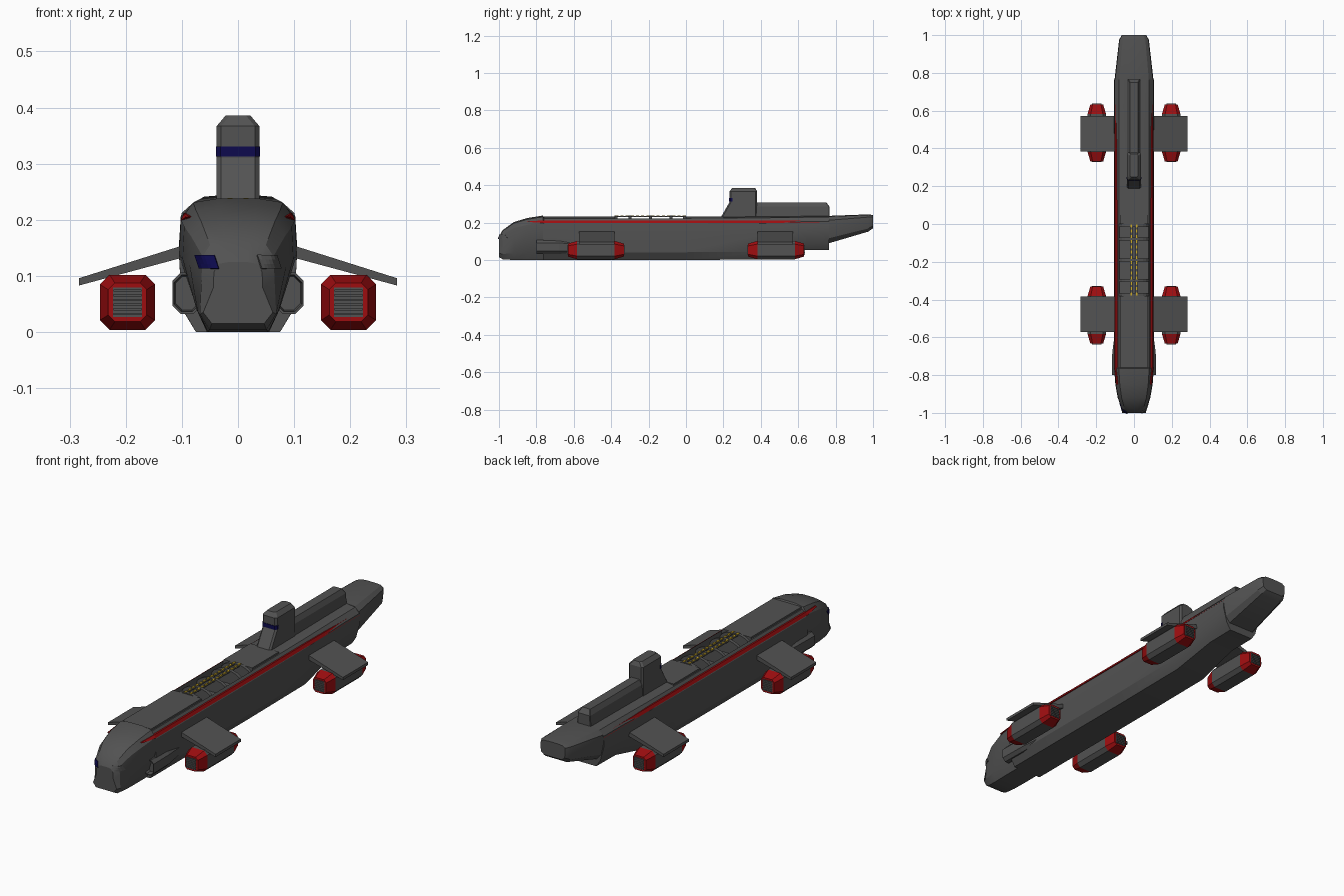
import bpy, bmesh, math
from mathutils import Vector
from mathutils.bvhtree import BVHTree

if "Cube" in bpy.data.objects:
    bpy.data.objects.remove(bpy.data.objects["Cube"])


def mat(name, rgb):
    m = bpy.data.materials.new(name)
    m.diffuse_color = (*rgb, 1)
    m.use_nodes = True
    m.node_tree.nodes["Principled BSDF"].inputs["Base Color"].default_value = m.diffuse_color
    return m


GREY = mat("hull_grey", (0.085, 0.085, 0.085))
RED = mat("trim_red", (0.34, 0.004, 0.005))
BLUE = mat("window_blue", (0.004, 0.003, 0.075))
YELLOW = mat("light_yellow", (0.6, 0.4, 0.02))


def finish(bm, name, mats, rule=None, smooth=False):
    bmesh.ops.recalc_face_normals(bm, faces=bm.faces)
    if rule:
        for f in bm.faces:
            f.material_index = rule(f.calc_center_median())
    me = bpy.data.meshes.new(name)
    bm.to_mesh(me)
    bm.free()
    for m in mats:
        me.materials.append(m)
    ob = bpy.data.objects.new(name, me)
    bpy.context.collection.objects.link(ob)
    if smooth:
        bpy.ops.object.select_all(action='DESELECT')
        ob.select_set(True)
        bpy.context.view_layer.objects.active = ob
        bpy.ops.object.shade_smooth_by_angle(angle=math.radians(25))
    return ob


def loft_bm(rings):
    bm = bmesh.new()
    rows = [[bm.verts.new(p) for p in r] for r in rings]
    n = len(rows[0])
    for a, b in zip(rows, rows[1:]):
        for i in range(n):
            j = (i + 1) % n
            bm.faces.new((a[i], a[j], b[j], b[i]))
    bm.faces.new(rows[0])
    bm.faces.new(rows[-1])
    return bm


def loft(name, rings, mats, rule=None, smooth=False):
    return finish(loft_bm(rings), name, mats, rule, smooth)


def box(name, c, s, m):
    x, y, z = (v / 2 for v in s)
    ring = [(-x, -y), (x, -y), (x, y), (-x, y)]
    return loft(name, [[(c[0] + a, c[1] + b, c[2] + h) for a, b in ring] for h in (-z, z)], [m])


def octagon(rx, ry, c):
    return [(-rx + c, -ry), (rx - c, -ry), (rx, -ry + c), (rx, ry - c),
            (rx - c, ry), (-rx + c, ry), (-rx, ry - c), (-rx, -ry + c)]


# Hull: one cross-section, scaled along the length, with a sunken bay on top
BASE = [(.075, 0), (.1, .18), (.105, .58), (.102, .84), (.08, .97), (.036, 1)]


def hull_ring(y, top, low, zb, zt, bay=False):
    pts = []
    for i, (x, t) in enumerate(BASE):
        pts.append((x * (low if i < 2 else top), y, zb + t * (zt - zb)))
    if bay:
        pts[-1] = (.078, y, .175)
    return pts + [(-x, yy, z) for x, yy, z in reversed(pts)]


SECTIONS = [
    (-1.0, .42, .62, .015, .125), (-.98, .62, .68, .004, .16), (-.92, .82, .72, 0, .203),
    (-.85, .94, .74, 0, .224), (-.765, 1, .74, 0, .238), (-.765, 1, 1, 0, .238),
    (-.76, 1, 1, 0, .23), (-.38, 1, 1, 0, .23), (-.38, 1, 1, 0, .23, True),
    (0, 1, 1, 0, .23, True), (0, 1, 1, 0, .23), (.4, 1, 1, .003, .232),
    (.62, 1, .85, .052, .234), (.765, 1, .85, .054, .235), (.765, .98, .9, .09, .236),
    (.975, .75, .75, .152, .244), (1.0, .62, .62, .17, .24)]
hull_bm = loft_bm([hull_ring(*s) for s in SECTIONS])
bvh = BVHTree.FromBMesh(hull_bm)
finish(hull_bm, "hull", [GREY], smooth=True)

# Raised deck plates in front of and behind the bay
for nm, y0, y1 in (("fore_deck", -.76, -.38), ("aft_deck", 0, .2)):
    box(nm, (0, (y0 + y1) / 2, .225), (.15, y1 - y0, .014), GREY)

# Bay ribs, light rails and light dashes
for i, y in enumerate((-.373, -.30, -.19, -.08, -.007)):
    arc = [(.079 * math.cos(a), .195 + .042 * math.sin(a)) for a in
           [math.pi * k / 10 for k in range(11)]]
    prof = [(.079, .17)] + arc + [(-.079, .17)]
    loft(f"bay_rib_{i}", [[(x, y + d, z) for x, z in prof] for d in (-.008, .008)], [GREY])
for sx in (-1, 1):
    box("light_rail", (sx * .014, -.19, .232), (.01, .38, .006), GREY)
    for k in range(14):
        box("bay_light", (sx * .014, -.37 + k * .0277, .236), (.009, .016, .006), YELLOW)

# Red side stripes, tapering into the nose
for sx in (-1, 1):
    def stripe(y, dx, h):
        return [(sx * (x + dx), y, z) for x, z in
                ((.101, .205 - h), (.094, .205 + h), (.086, .205 + h), (.09, .205 - h))]
    loft("side_stripe", [stripe(-.85, -.007, .001), stripe(-.765, .002, .007),
                         stripe(.765, .002, .007)], [RED])

# Nose windows, wrapped on the hull: blue on the left, plain on the right
for sx, m in ((-1, BLUE), (1, GREY)):
    bm = bmesh.new()
    grid = []
    for i in range(7):
        row = []
        for j in range(4):
            u, v = i / 6, j / 3
            x, z = sx * (.034 + .034 * u + .008 * (1 - v)), .113 + .024 * v
            if sx < 0:
                x, z = -(.034 + .034 * u + .008 * v), z
            hit = bvh.ray_cast(Vector((x, -2, z)), Vector((0, 1, 0)))[0]
            row.append(bm.verts.new((x, (hit.y if hit else -.95) - .003, z)))
        grid.append(row)
    for i in range(6):
        for j in range(3):
            bm.faces.new((grid[i][j], grid[i + 1][j], grid[i + 1][j + 1], grid[i][j + 1]))
    ob = finish(bm, "nose_window", [m])
    sol = ob.modifiers.new("thickness", 'SOLIDIFY')
    sol.thickness = .004
    sol.offset = 0

# Cheek intakes beside the nose
for sx in (-1, 1):
    rings = []
    for y, s, cx in ((-.775, .8, .091), (-.8, .88, .091), (-.8, 1, .091),
                     (-.68, 1, .089), (-.58, .75, .082)):
        rings.append([(sx * (cx + a * s), y, .069 + b * s) for a, b in octagon(.026, .037, .015)])
    loft("cheek_intake", rings, [GREY])

# Conning tower, blue band and rear spine
def tier(z, y0, y1, w, c=.008):
    return [(x, (y0 + y1) / 2 + y, z) for x, y in octagon(w, (y1 - y0) / 2, c)]


loft("tower", [tier(.21, .18, .38, .038), tier(.235, .19, .38, .038), tier(.31, .233, .38, .038),
               tier(.367, .233, .38, .038), tier(.386, .248, .37, .022)], [GREY])
loft("tower_window_band", [tier(.313, .2305, .256, .0395), tier(.331, .2305, .256, .0395)], [BLUE])
loft("rear_spine", [tier(.21, .36, .767, .036, .003), tier(.285, .36, .767, .033, .003),
                    tier(.308, .36, .75, .022, .003)], [GREY])

# Four wings with engine pods
for sx in (-1, 1):
    for sy in (-1, 1):
        prof = [(.09, .157), (.283, .096), (.283, .083), (.09, .135)]
        loft("wing", [[(sx * x, sy * y, z) for x, z in prof] for y in (.383, .573)], [GREY])
        cx, cy, cz = sx * .197, sy * .482, .053
        rings = [[(cx + a * s, cy + y, cz + b * s) for a, b in octagon(.049, .049, .017)]
                 for y, s in ((-.15, .7), (-.1, 1), (.1, 1), (.15, .7))]
        loft("engine_pod", rings, [GREY, RED], lambda c: 1 if abs(c.y - cy) > .101 else 0)
        for e in (-1, 1):
            box("pod_grille", (cx, cy + e * .15, cz), (.052, .004, .052), GREY)
            for k in range(6):
                box("grille_slat", (cx, cy + e * .153, cz - .021 + k * .0084),
                    (.05, .004, .004), GREY)
